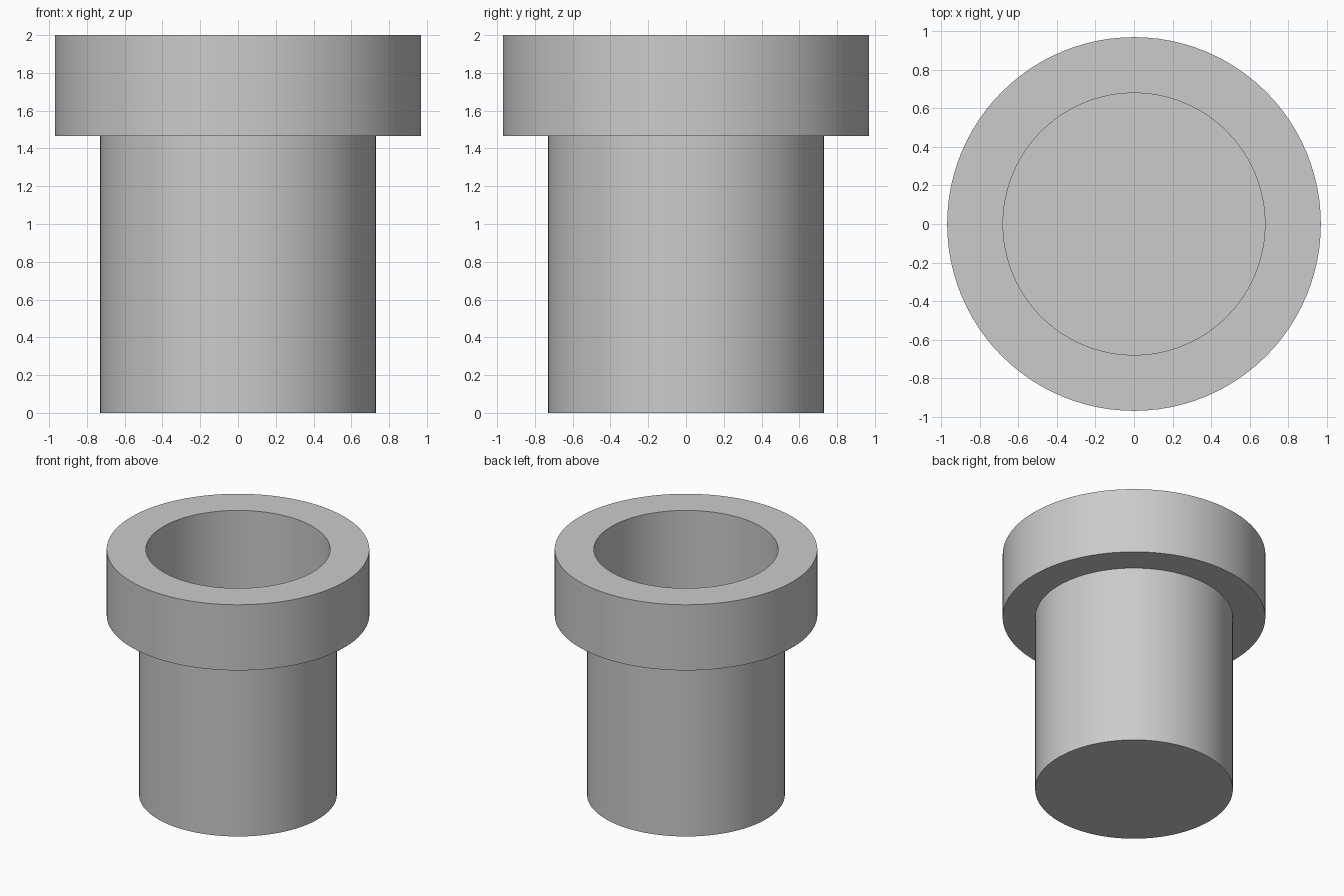
import bpy
import bmesh
import math

cube = bpy.data.objects.get("Cube")
if cube:
    bpy.data.objects.remove(cube, do_unlink=True)

SEGMENTS = 96
BODY_RADIUS = 0.73
FLANGE_RADIUS = 0.97
BORE_RADIUS = 0.68
FLANGE_BOTTOM = 1.465
HEIGHT = 2.0
FLOOR = BODY_RADIUS - BORE_RADIUS  # floor as thick as the wall

# Plain grey material
grey = bpy.data.materials.new("plain grey")
grey.use_nodes = True
colour = (0.6, 0.6, 0.6, 1.0)
grey.diffuse_color = colour
grey.node_tree.nodes["Principled BSDF"].inputs["Base Color"].default_value = colour


def lathe(name, profile, material):
    """Spin a radius/height profile around z into a closed solid."""
    bm = bmesh.new()
    verts = [bm.verts.new((r, 0, z)) for r, z in profile]
    edges = [bm.edges.new(pair) for pair in zip(verts, verts[1:])]
    bmesh.ops.spin(bm, geom=verts + edges, cent=(0, 0, 0), axis=(0, 0, 1),
                   angle=math.tau, steps=SEGMENTS, use_duplicate=False)
    bmesh.ops.remove_doubles(bm, verts=bm.verts, dist=0.0001)
    # Close the underside and the bore floor
    rims = [e for e in bm.edges if e.is_boundary]
    bmesh.ops.holes_fill(bm, edges=rims, sides=0)
    bmesh.ops.recalc_face_normals(bm, faces=bm.faces)
    mesh = bpy.data.meshes.new(name)
    bm.to_mesh(mesh)
    bm.free()
    mesh.materials.append(material)
    obj = bpy.data.objects.new(name, mesh)
    bpy.context.collection.objects.link(obj)
    return obj


# Flanged cup: outer wall, flange, rim, then bore
cup = lathe("flanged_cup", [
    (BODY_RADIUS, 0),
    (BODY_RADIUS, FLANGE_BOTTOM),
    (FLANGE_RADIUS, FLANGE_BOTTOM),
    (FLANGE_RADIUS, HEIGHT),
    (BORE_RADIUS, HEIGHT),
    (BORE_RADIUS, FLOOR),
], grey)

bpy.ops.object.select_all(action="DESELECT")
cup.select_set(True)
bpy.context.view_layer.objects.active = cup
bpy.ops.object.shade_smooth_by_angle(angle=math.radians(30))
